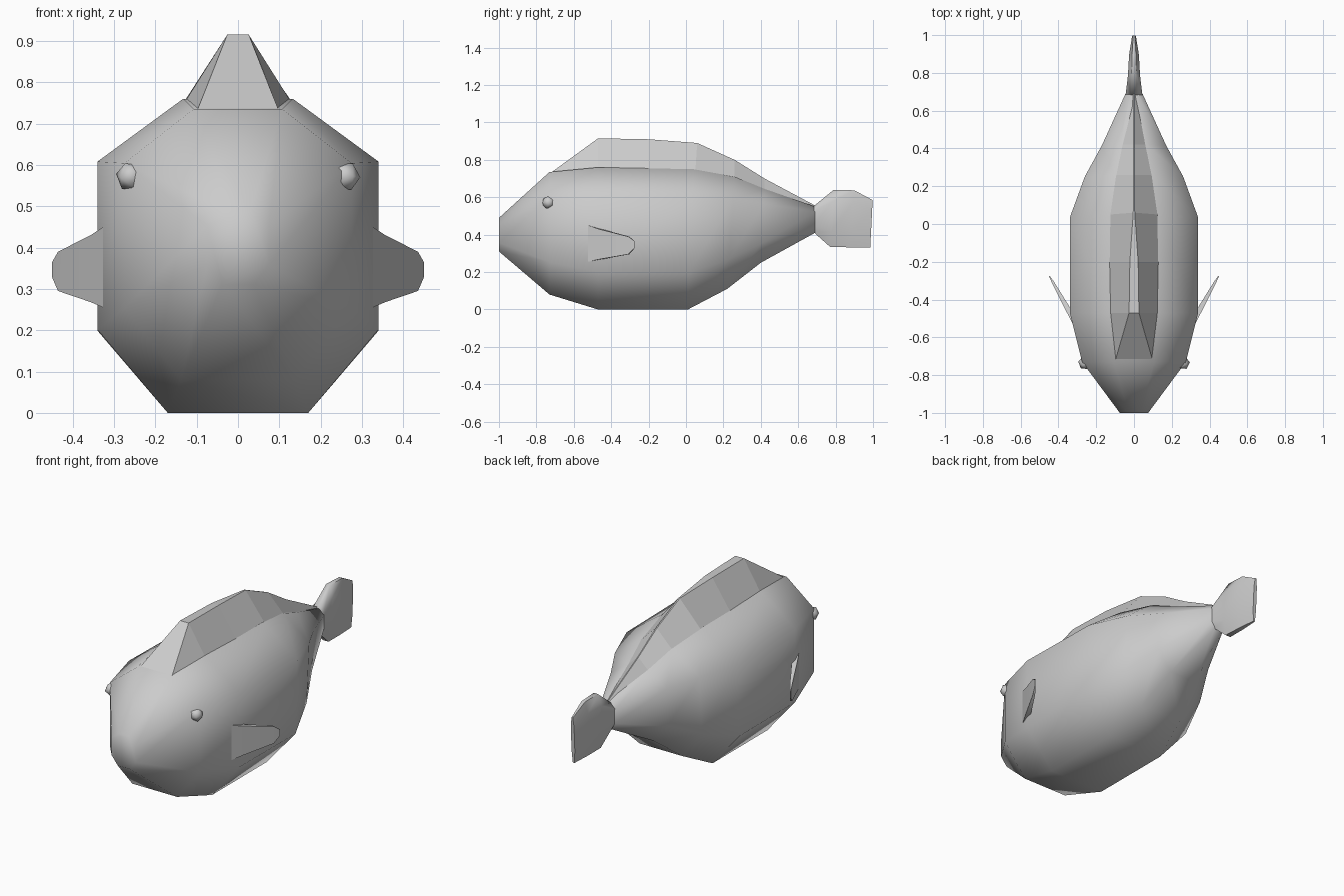
import bpy, bmesh
from math import radians
from mathutils import Vector

if "Cube" in bpy.data.objects:
    bpy.data.objects.remove(bpy.data.objects["Cube"])


def make(name, rings, smooth=None):
    """Skin a list of equal-sized point rings and cap both ends."""
    bm = bmesh.new()
    vr = [[bm.verts.new(p) for p in r] for r in rings]
    n = len(rings[0])
    for a, b in zip(vr, vr[1:]):
        for i in range(n):
            j = (i + 1) % n
            bm.faces.new((a[i], a[j], b[j], b[i]))
    bm.faces.new(vr[0])
    bm.faces.new(vr[-1])
    bmesh.ops.recalc_face_normals(bm, faces=bm.faces)
    me = bpy.data.meshes.new(name)
    bm.to_mesh(me)
    bm.free()
    ob = bpy.data.objects.new(name, me)
    bpy.context.collection.objects.link(ob)
    if smooth is not None:
        bpy.ops.object.select_all(action='DESELECT')
        bpy.context.view_layer.objects.active = ob
        ob.select_set(True)
        bpy.ops.object.shade_smooth_by_angle(angle=radians(smooth))
    return ob


def octagon(yb, yt, w, b, t):
    """Eight-sided body section, leaning from yb (bottom) to yt (top)."""
    half = [(0.5, 0.0), (1, 0.265), (1, 0.8), (0.39, 1.0)]
    pts = half + [(-x, f) for x, f in reversed(half)]
    return [(x * w, yb + (yt - yb) * f, b + (t - b) * f) for x, f in pts]


# Body: bottom y, top y, half width, bottom z, top z
make("body", [octagon(*s) for s in [
    (-1.0, -1.0, 0.075, 0.31, 0.49),
    (-0.73, -0.73, 0.275, 0.08, 0.735),
    (-0.47, -0.47, 0.34, 0.0, 0.76),
    (0.01, 0.04, 0.34, 0.0, 0.75),
    (0.22, 0.26, 0.26, 0.11, 0.71),
    (0.40, 0.42, 0.17, 0.25, 0.645),
    (0.69, 0.69, 0.045, 0.41, 0.55)]], 80)

# Tail fin: y bottom, y top, half thickness, bottom z, top z
make("tail_fin", [octagon(*s) for s in [
    (0.68, 0.68, 0.045, 0.415, 0.55),
    (0.77, 0.79, 0.032, 0.335, 0.64),
    (0.88, 0.90, 0.026, 0.332, 0.637),
    (0.985, 0.998, 0.01, 0.33, 0.585)]], 60)

# Dorsal fin: base y, ridge y, base half width, base z, ridge half width, ridge z
dorsal = [
    (-0.72, -0.72, 0.1, 0.725, 0.098, 0.733),
    (-0.47, -0.47, 0.13, 0.75, 0.026, 0.915),
    (-0.20, -0.20, 0.132, 0.75, 0.022, 0.91),
    (0.05, 0.06, 0.13, 0.742, 0.004, 0.89),
    (0.26, 0.26, 0.1, 0.703, 0.003, 0.80),
    (0.42, 0.42, 0.065, 0.64, 0.002, 0.70),
    (0.69, 0.69, 0.012, 0.53, 0.002, 0.556)]
make("dorsal_fin", [[(-w, yb, zb), (w, yb, zb), (r, yt, zt), (-r, yt, zt)]
                    for yb, yt, w, zb, r, zt in dorsal])

# Side fins: swept paddle outline (distance along, z), and eyes, on both sides
for side, label in ((1, "right"), (-1, "left")):
    rings = []
    for s, lo, hi, th in [(-0.15, 0.255, 0.45, 0.016), (0.12, 0.268, 0.43, 0.014),
                          (0.85, 0.295, 0.39, 0.006), (1.0, 0.328, 0.365, 0.002)]:
        c = Vector((0.33 + 0.118 * s, -0.485 + 0.21 * s, 0))
        d = Vector((0.87, -0.49, 0)) * th
        ring = [c - d + Vector((0, 0, lo)), c + d + Vector((0, 0, lo)),
                c + d + Vector((0, 0, hi)), c - d + Vector((0, 0, hi))]
        rings.append([(p.x * side, p.y, p.z) for p in ring])
    make("side_fin_" + label, rings, 35)

    bpy.ops.mesh.primitive_ico_sphere_add(
        subdivisions=1, radius=0.037, location=(side * 0.259, -0.735, 0.572),
        rotation=(0.3, 0.5 * side, 0.2))
    eye = bpy.context.object
    eye.name = "eye_" + label
    bpy.ops.object.shade_smooth_by_angle(angle=radians(60))
